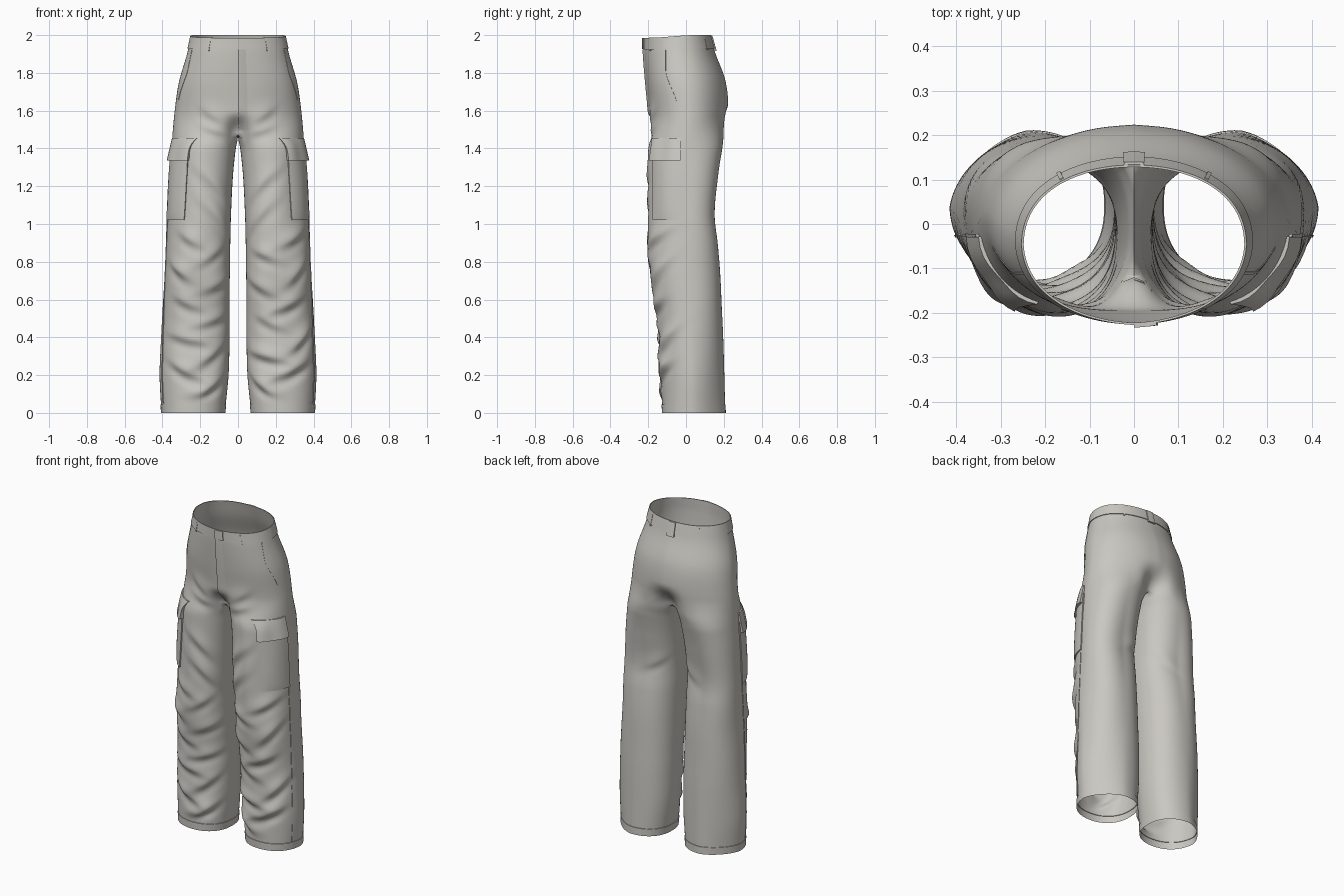
import bpy, bmesh, math, random
from math import sin, cos, exp, radians, pi

if "Cube" in bpy.data.objects:
    bpy.data.objects.remove(bpy.data.objects["Cube"])

cloth = bpy.data.materials.new("light grey cloth")
cloth.use_nodes = True
GREY = (0.59, 0.575, 0.535, 1)
cloth.diffuse_color = GREY
cloth.node_tree.nodes["Principled BSDF"].inputs["Base Color"].default_value = GREY

CROTCH, END = 1.47, radians(145)

# Height, inner x, outer x, front y, back y, front and back outer corner fullness
SECTIONS = [
    (0, .07, .405, -.125, .208, -.005, -.025), (.2, .05, .415, -.13, .203, -.008, -.02),
    (.4, .045, .407, -.143, .197, -.01, -.01), (.55, .045, .399, -.155, .19, -.01, -.003),
    (.75, .043, .387, -.19, .18, -.012, .005), (.9, .041, .379, -.198, .165, -.015, .015),
    (1.05, .037, .37, -.202, .145, -.02, .024), (1.25, .027, .362, -.203, .167, -.022, .014),
    (1.4, .012, .352, -.2, .193, -.015, 0), (CROTCH, 0, .347, -.195, .21, -.01, -.01),
    (1.6, 0, .335, -.195, .23, -.005, -.02), (1.75, 0, .313, -.208, .216, 0, -.018),
    (1.9, 0, .27, -.22, .157, -.005, -.008), (2, 0, .248, -.222, .128, -.01, -.003)]


def smooth(a, b, t):
    t = min(1, max(0, (t - a) / (b - a)))
    return t * t * (3 - 2 * t)


def section(z):
    """Catmull-Rom interpolation of the section table."""
    last = len(SECTIONS) - 1
    i = max(k for k in range(last) if SECTIONS[k][0] <= z + 1e-6)
    p, a, b, q = (SECTIONS[min(last, max(0, k))] for k in (i - 1, i, i + 1, i + 2))
    h = b[0] - a[0]
    t = (z - a[0]) / h
    out = []
    for c in range(1, len(a)):
        m = (b[c] - p[c]) / (b[0] - p[0]) * h
        n = (q[c] - a[c]) / (q[0] - a[0]) * h
        d = b[c] - a[c]
        out.append(a[c] + t * (m + t * (3 * d - 2 * m - n + t * (m + n - 2 * d))))
    return out


def power(v, e=.88):
    return math.copysign(abs(v) ** e, v)


# Cloth folds: angle, height, slope, half length, amplitude
random.seed(11)
FOLDS = {}
for side in (1, -1):
    folds = []
    for k in range(10):     # zigzag folds down the front
        turn = 1 if k % 2 else -1
        z = .14 + .088 * k + random.uniform(-.015, .015)
        folds.append((radians(-92 + turn * random.uniform(12, 38)), z,
                      turn * random.uniform(.2, .75), random.uniform(.08, .12),
                      .021 * (1 - .5 * z) * random.uniform(.7, 1.2)))
    for k in range(2):      # inner thigh drag lines
        folds.append((radians(-122 + 8 * k), 1.04 + .17 * k, .9, .12, .01))
    for k in range(2):      # whiskers beside the crotch
        folds.append((radians(-112), 1.5 + .08 * k, .3 + .4 * k, .07, .008))
    folds.append((radians(115), 1.08, .5, .09, .005))   # back of the knee
    FOLDS[side] = folds


def fold_height(side, phi, z):
    total = 0
    for a, zc, slope, length, amp in FOLDS[side]:
        u = ((phi - a + pi) % (2 * pi) - pi) * .19
        v = z - zc
        if abs(u) > .3 or abs(v) > .3:
            continue
        n = math.hypot(1, slope)
        along, across = (u + slope * v) / n, (v - slope * u) / n
        width = .048 if across > 0 else .02
        total += amp * exp(-(along / length) ** 2) * (
            exp(-(across / width) ** 2) - .5 * exp(-((across + .045) / .025) ** 2))
    return total * smooth(.05, .12, z)


def surf(side, phi, z, offset=0):
    """Point on the cloth at angle phi (0 outer, -90 front, 180 inner) and height z."""
    xi, xo, yf, yb, front_full, back_full = section(z)
    cy, b = (yf + yb) / 2, (yb - yf) / 2
    cx, a = (xi + xo) / 2, (xo - xi) / 2
    # leg tube
    x, y = cx + a * power(cos(phi)), cy + b * power(sin(phi))
    nx, ny = cos(phi), sin(phi)
    # half hip ring, pinched at the middle near the crotch
    w = smooth(1.38, 1.58, z)
    if w > 0:
        psi = max(-pi / 2, min(pi / 2, phi * pi / 2 / END))
        hx = xo * power(max(0, cos(psi)))
        if psi > 0:
            pinch = .36 * (1 - smooth(CROTCH, 1.64, z)) + .03 * (1 - smooth(1.7, 1.9, z))
            groove = .08
        else:
            pinch, groove = .36 * (1 - smooth(CROTCH, 1.6, z)), .055
        hy = cy + b * power(sin(psi)) * (1 - pinch * exp(-(hx / groove) ** 2))
        x, y = x + w * (hx - x), y + w * (hy - y)
        nx, ny = nx + w * (cos(psi) - nx), ny + w * (sin(psi) - ny)
    off = offset + fold_height(side, phi, z) * min(1, max(0, x) / .06)
    # fuller or flatter outer corners
    off += (back_full if ny > 0 else front_full) * 2 * max(0, nx) * abs(ny)
    if z < .045:
        off += .003     # turned hem
    x, y = x + nx * off, y + ny * off
    if z >= CROTCH - 1e-6 and abs(phi) >= END - 1e-6:
        x = 0           # centre seam
    # the waist dips a little at the front
    z -= .014 * smooth(1.88, 2, z) * (1 - smooth(-.2, .05, y))
    return side * max(0, x), y, z


def finish(name, bm):
    bmesh.ops.remove_doubles(bm, verts=bm.verts, dist=1e-5)
    bmesh.ops.recalc_face_normals(bm, faces=bm.faces)
    mesh = bpy.data.meshes.new(name)
    bm.to_mesh(mesh)
    bm.free()
    mesh.materials.append(cloth)
    obj = bpy.data.objects.new(name, mesh)
    bpy.context.collection.objects.link(obj)
    bpy.ops.object.select_all(action='DESELECT')
    obj.select_set(True)
    bpy.context.view_layer.objects.active = obj
    bpy.ops.object.shade_smooth_by_angle(angle=radians(50))


def bridge(bm, rows):
    for r, s in zip(rows, rows[1:]):
        for i in range(len(r) - 1):
            bm.faces.new((r[i], r[i + 1], s[i + 1], s[i]))


# Trouser shell: two leg tubes joined along the crotch and the centre seams
ARC, INNER = 72, 24
outer = [-END + 2 * END * i / ARC for i in range(ARC + 1)]
inner = [END + (2 * pi - 2 * END) * i / INNER for i in range(1, INNER)]
around = outer + [p if p <= pi else p - 2 * pi for p in inner]
low = sorted([CROTCH * i / 118 for i in range(119)] + [.0445, .0455])
high = [CROTCH + (2 - CROTCH) * i / 42 for i in range(1, 43)]
bm = bmesh.new()
for side in (1, -1):
    legs = []
    for z in low:
        ring = [bm.verts.new(surf(side, p, z)) for p in around]
        legs.append(ring + ring[:1])
    bridge(bm, legs)
    hips = [legs[-1][:ARC + 1]]
    for z in high:
        hips.append([bm.verts.new(surf(side, p, z)) for p in outer])
    bridge(bm, hips)
finish("trouser_shell", bm)


def patch(name, side, z0, z1, span, height, nu=8, nv=8):
    """Raised cloth plate following the shell, its rim tucked into the surface."""
    bm = bmesh.new()
    rows = []
    us = [0] + [i / nu for i in range(nu + 1)] + [1]
    vs = [0] + [i / nv for i in range(nv + 1)] + [1]
    for j, v in enumerate(vs):
        z = z0 + (z1 - z0) * v
        a, b = span(z)
        row = []
        for i, u in enumerate(us):
            rim = i in (0, nu + 2) or j in (0, nv + 2)
            row.append(bm.verts.new(surf(side, a + (b - a) * u, z, 0 if rim else height(u, v))))
        rows.append(row)
    bridge(bm, rows)
    finish(name, bm)


def angle_at(side, y, z):
    lo, hi = radians(-95), radians(60)
    for _ in range(18):
        mid = (lo + hi) / 2
        lo, hi = (mid, hi) if surf(side, mid, z)[1] < y else (lo, mid)
    return lo


def between(side, y0, y1):
    return lambda z: (angle_at(side, y0, z), angle_at(side, y1, z))


def degrees_span(a, b):
    return lambda z: (radians(a), radians(b))


for side, tag in ((1, "left"), (-1, "right")):
    patch("waistband_" + tag, side, 1.93, 2, lambda z: (-END, END), lambda u, v: .005, 72, 4)
    # cargo pocket with its flap
    patch("cargo_pocket_" + tag, side, 1.02, 1.4, between(side, -.17, -.022),
          lambda u, v: .007 + .009 * sin(pi * u) * max(0, sin(pi * v)) ** .5, 10, 16)
    patch("cargo_flap_" + tag, side, 1.335, 1.455, between(side, -.175, -.028),
          lambda u, v: .006 + .018 * (1 - v) + .003 * sin(3 * pi * u), 10, 8)

    # slanted hip pocket edge and the side seam
    def hip_edge(z, side=side):
        y = -.11 + .06 * (1 - smooth(1.62, 1.82, z))
        return angle_at(side, y - .003, z), angle_at(side, y + .003, z)
    patch("hip_pocket_edge_" + tag, side, 1.65, 1.925, hip_edge, lambda u, v: .002, 2, 20)
    patch("side_seam_" + tag, side, .05, 1.36, between(side, -.029, -.024),
          lambda u, v: .003, 2, 90)
    # belt loops
    for place, at in (("front", -90), ("back", 85)):
        patch("belt_loop_" + place + "_" + tag, side, 1.92, 1.985,
              degrees_span(at - 2, at + 2), lambda u, v: .007, 2, 4)
    patch("centre_back_loop_" + tag, side, 1.915, 1.998,
          degrees_span(139, 145), lambda u, v: .011, 2, 4)

# Fly placket and the overlapping waistband tab
patch("fly_placket", 1, 1.5, 1.93, degrees_span(-145, -134), lambda u, v: .009 * (1 - u), 4, 20)
patch("waist_tab", 1, 1.932, 1.998, degrees_span(-145, -130), lambda u, v: .011, 4, 4)
